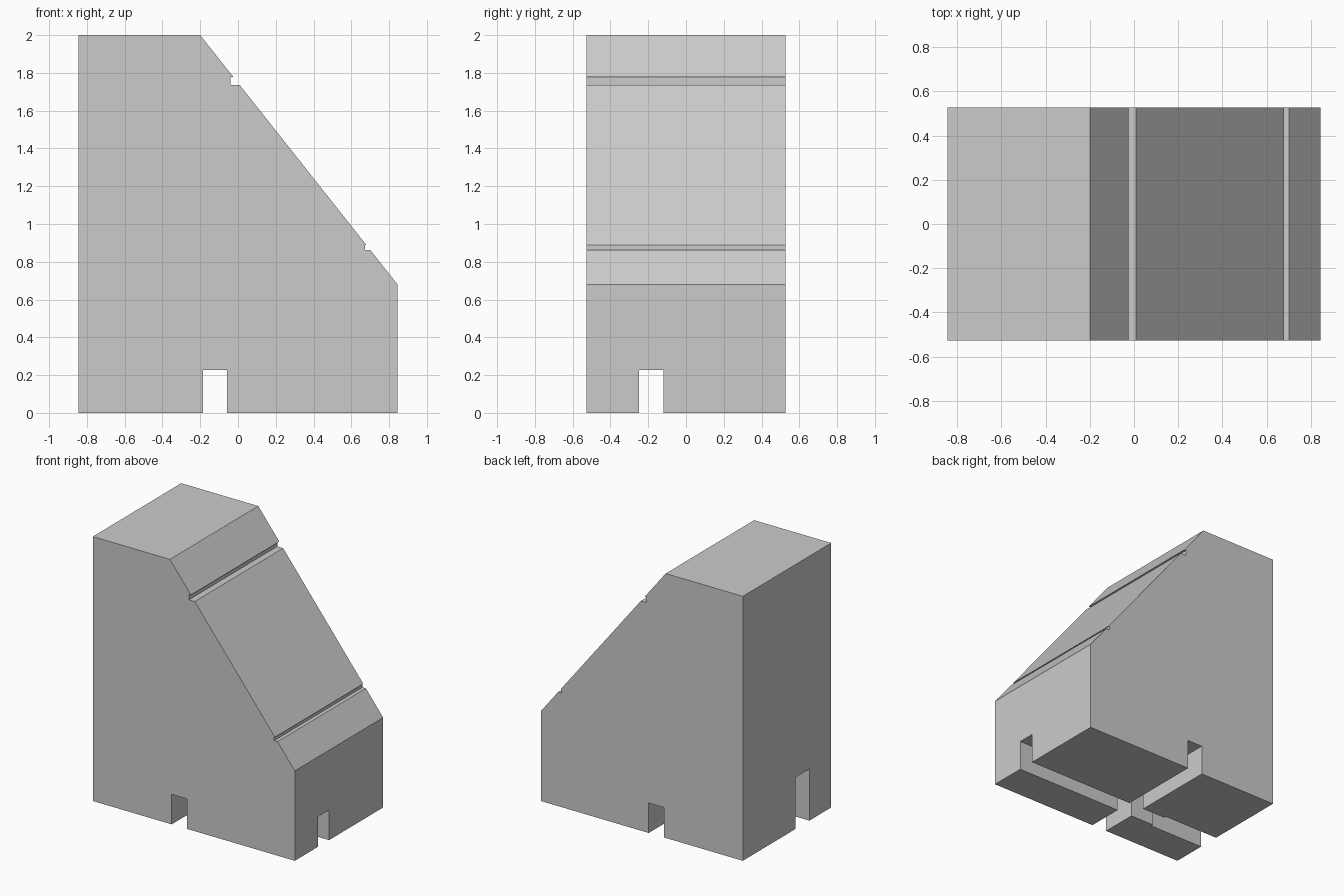
import bpy
import bmesh

if "Cube" in bpy.data.objects:
    bpy.data.objects.remove(bpy.data.objects["Cube"])

HALF_X, HALF_Y = 0.845, 0.528


def link_mesh(name, bm):
    bmesh.ops.recalc_face_normals(bm, faces=bm.faces)
    mesh = bpy.data.meshes.new(name)
    bm.to_mesh(mesh)
    bm.free()
    obj = bpy.data.objects.new(name, mesh)
    bpy.context.collection.objects.link(obj)
    return obj


def extruded_profile(name, points, half_depth):
    """Extrude an x-z outline along y."""
    bm = bmesh.new()
    face = bm.faces.new([bm.verts.new((x, -half_depth, z)) for x, z in points])
    result = bmesh.ops.extrude_face_region(bm, geom=[face])
    verts = [g for g in result["geom"] if isinstance(g, bmesh.types.BMVert)]
    bmesh.ops.translate(bm, verts=verts, vec=(0, 2 * half_depth, 0))
    return link_mesh(name, bm)


def box(name, lo, hi):
    bm = bmesh.new()
    bmesh.ops.create_cube(bm, size=1)
    for v in bm.verts:
        v.co = [lo[i] if v.co[i] < 0 else hi[i] for i in range(3)]
    return link_mesh(name, bm)


def cut(target, cutter):
    """Subtract a cutter, apply the result and remove the cutter."""
    cutter.hide_render = True
    mod = target.modifiers.new(cutter.name, 'BOOLEAN')
    mod.operation = 'DIFFERENCE'
    mod.solver = 'EXACT'
    mod.object = cutter
    bpy.context.view_layer.objects.active = target
    bpy.ops.object.modifier_apply(modifier=mod.name)
    bpy.data.objects.remove(cutter)


def slope_x(z):
    return -0.2 + (2 - z) * (HALF_X + 0.2) / (2 - 0.68)


def notch(wall_x, top, bottom):
    """Step cut into the slope, listed from its upper edge to its lower edge."""
    return [(slope_x(top), top), (wall_x, top), (wall_x, bottom), (slope_x(bottom), bottom)]


# Sloped block with two notches across the slope
outline = [(-HALF_X, 0), (-HALF_X, 2), (-0.2, 2)]
outline += notch(-0.041, 1.778, 1.737) + notch(0.672, 0.89, 0.862)
outline += [(HALF_X, 0.68), (HALF_X, 0)]
body = extruded_profile("sloped_block", outline, HALF_Y)

# Crossing channels underneath, and the taller slot at the back end
cut(body, box("cross_channel", (-0.185, -1, -0.1), (-0.058, 1, 0.227)))
cut(body, box("long_channel", (-0.6, -0.249, -0.1), (1, -0.119, 0.227)))
cut(body, box("tall_slot", (-1, -0.267, -0.1), (-0.38, -0.101, 0.39)))
